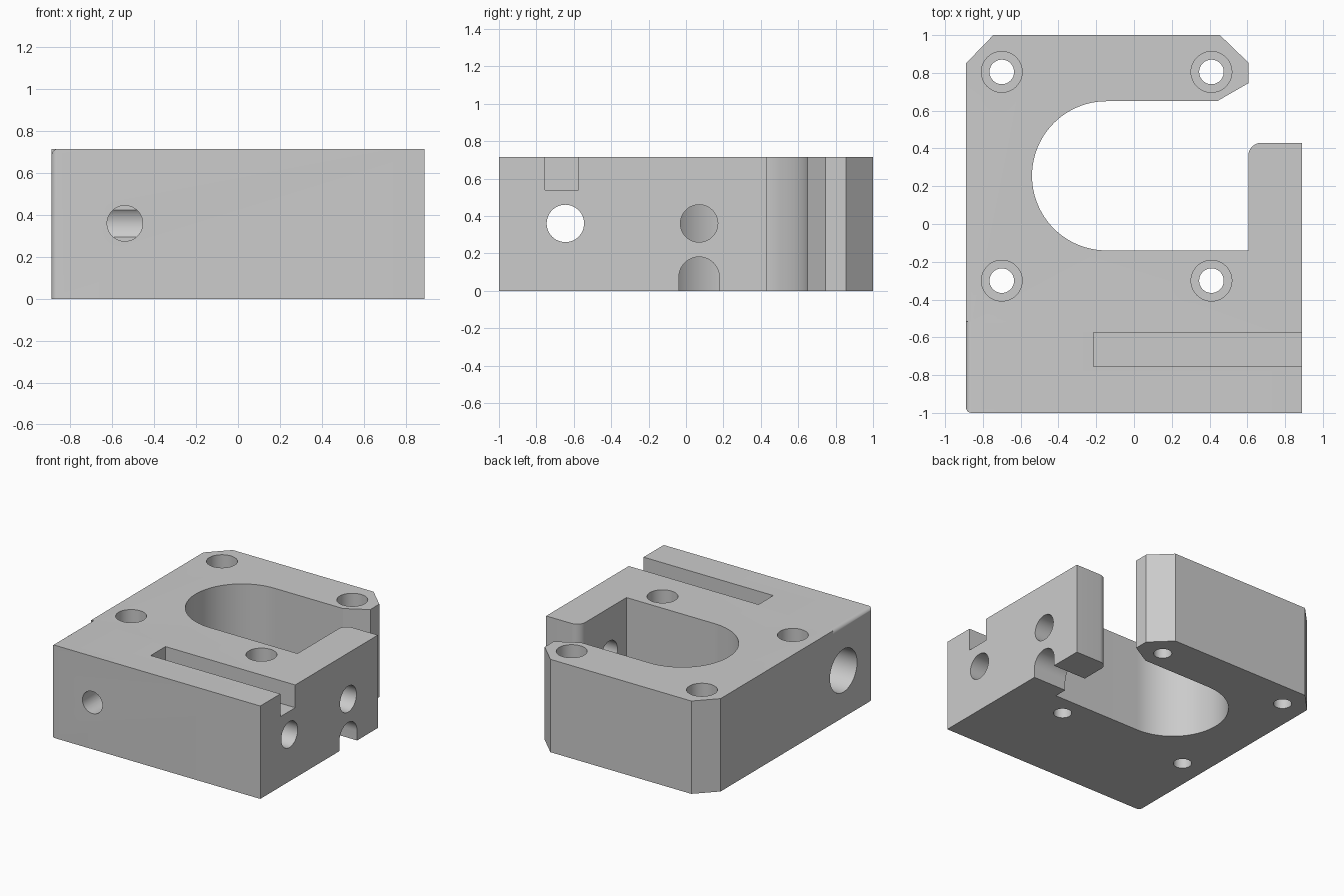
import bpy, bmesh
from math import radians, cos, sin
from mathutils import Matrix, Vector

cube = bpy.data.objects.get("Cube")
if cube:
    bpy.data.objects.remove(cube, do_unlink=True)

HEIGHT = 0.715
LEFT, RIGHT = 0.89, -0.89
BORE_Z = 0.36
AXES = {  # profile plane to world, extruded along the named axis
    "x": Matrix(((0, 0, 1), (1, 0, 0), (0, 1, 0))),
    "y": Matrix(((1, 0, 0), (0, 0, 1), (0, 1, 0))),
    "z": Matrix.Identity(3),
}

grey = bpy.data.materials.new("plain grey")
grey.use_nodes = True
grey.diffuse_color = (0.6, 0.6, 0.6, 1)
grey.node_tree.nodes["Principled BSDF"].inputs["Base Color"].default_value = (0.6, 0.6, 0.6, 1)


def arc(cx, cy, r, start, end, steps):
    angles = [radians(start + (end - start) * i / steps) for i in range(steps + 1)]
    return [(cx + r * cos(a), cy + r * sin(a)) for a in angles]


def prism(name, profile, axis, low, high):
    """Extrude a closed profile along an axis."""
    bm = bmesh.new()
    turn = AXES[axis]
    face = bm.faces.new([bm.verts.new(turn @ Vector((u, v, low))) for u, v in profile])
    top = bmesh.ops.extrude_face_region(bm, geom=[face])["geom"]
    moved = [v for v in top if isinstance(v, bmesh.types.BMVert)]
    bmesh.ops.translate(bm, verts=moved, vec=turn @ Vector((0, 0, high - low)))
    bmesh.ops.recalc_face_normals(bm, faces=bm.faces)
    mesh = bpy.data.meshes.new(name)
    bm.to_mesh(mesh)
    bm.free()
    mesh.materials.append(grey)
    obj = bpy.data.objects.new(name, mesh)
    bpy.context.scene.collection.objects.link(obj)
    return obj


def bore(name, u, v, r, axis, low, high):
    return prism(name, arc(u, v, r, 0, 360, 48)[:-1], axis, low, high)


# Block outline with the rounded opening and clipped corners
outline = (
    arc(RIGHT + 0.03, -0.97, 0.03, 180, 270, 6)
    + [(LEFT, -1), (LEFT, 0.43)]
    + arc(0.675, 0.36, 0.07, 90, 180, 10)
    + [(0.605, -0.14)]
    + arc(-0.145, 0.255, 0.395, 270, 90, 48)
    + [(0.44, 0.65), (0.605, 0.745), (0.605, 0.855), (0.455, 1), (-0.745, 1), (RIGHT, 0.85)]
)
block = prism("mounting_block", outline, "z", 0, HEIGHT)

cutters = []
# Four counterbored screw holes
for x in (-0.7, 0.41):
    for y in (-0.3, 0.805):
        cutters.append(bore("screw_hole", x, y, 0.065, "z", -0.1, 0.5))
        cutters.append(bore("screw_head_recess", x, y, 0.108, "z", 0.32, 0.8))

# Long cross bore with a wider mouth on the right side
cutters.append(bore("cross_bore", -0.645, BORE_Z, 0.1, "x", -1, 1))
cutters.append(bore("cross_bore_mouth", -0.645, BORE_Z, 0.165, "x", -1, -0.64))

# Blind hole in the front that meets the cross bore
cutters.append(bore("front_hole", -0.54, BORE_Z, 0.085, "y", -1.1, -0.569))

# Round hole and arched channel through the left arm
cutters.append(bore("arm_hole", 0.07, BORE_Z, 0.1, "x", 0.5, 1))
arch = arc(0.07, 0.073, 0.108, 0, 180, 24) + [(-0.038, -0.1), (0.178, -0.1)]
cutters.append(prism("arm_channel", arch, "x", 0.5, 1))

# Slot in the top, open on the left side
slot = [(-0.755, 0.54), (-0.575, 0.54), (-0.575, 0.8), (-0.755, 0.8)]
cutters.append(prism("top_slot", slot, "x", -0.215, 1))

# Rounded top edge along the front part of the right side
fillet = arc(RIGHT + 0.03, HEIGHT - 0.03, 0.03, 180, 90, 6)
fillet += [(RIGHT + 0.03, 0.8), (-1, 0.8), (-1, HEIGHT - 0.03)]
cutters.append(prism("edge_rounding", fillet, "y", -1.1, -0.515))

for cutter in cutters:
    cutter.hide_render = True
    cut = block.modifiers.new(cutter.name, "BOOLEAN")
    cut.operation = "DIFFERENCE"
    cut.solver = "EXACT"
    cut.object = cutter

# Bake the cuts and drop the cutters
graph = bpy.context.evaluated_depsgraph_get()
result = bpy.data.meshes.new_from_object(block.evaluated_get(graph))
block.modifiers.clear()
block.data = result
for cutter in cutters:
    bpy.data.objects.remove(cutter, do_unlink=True)

bpy.ops.object.select_all(action="DESELECT")
block.select_set(True)
bpy.context.view_layer.objects.active = block
bpy.ops.object.shade_smooth_by_angle(angle=radians(25))
